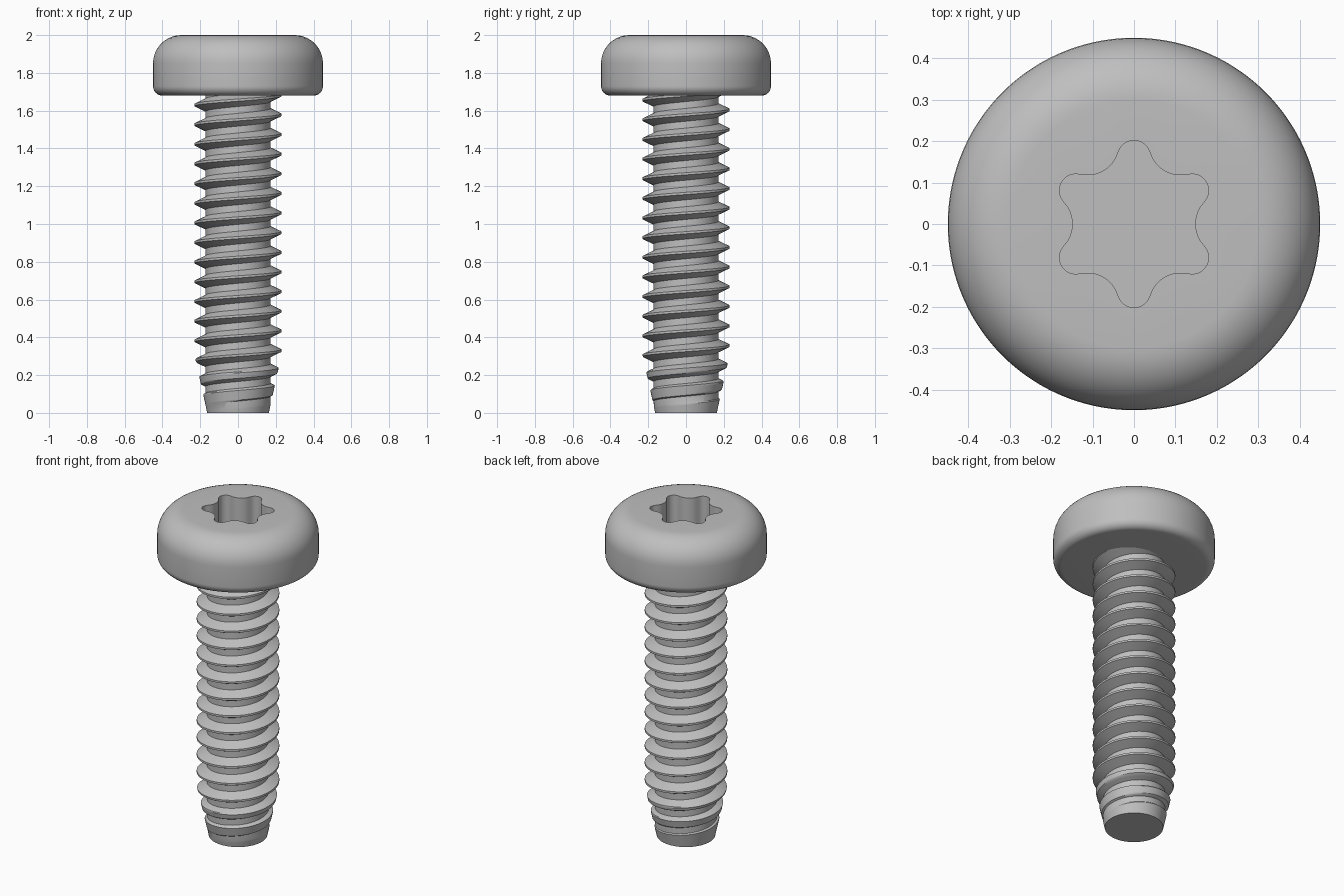
import bpy, bmesh, math
from math import sin, cos, pi, radians

if "Cube" in bpy.data.objects:
    bpy.data.objects.remove(bpy.data.objects["Cube"])

steel = bpy.data.materials.new("grey_steel")
steel.diffuse_color = (0.52, 0.52, 0.52, 1)
steel.use_nodes = True
steel.node_tree.nodes["Principled BSDF"].inputs["Base Color"].default_value = steel.diffuse_color


def finish(bm, name, angle):
    bmesh.ops.remove_doubles(bm, verts=bm.verts, dist=1e-4)
    bmesh.ops.recalc_face_normals(bm, faces=bm.faces)
    mesh = bpy.data.meshes.new(name)
    bm.to_mesh(mesh)
    bm.free()
    mesh.materials.append(steel)
    obj = bpy.data.objects.new(name, mesh)
    bpy.context.collection.objects.link(obj)
    bpy.ops.object.select_all(action='DESELECT')
    obj.select_set(True)
    bpy.context.view_layer.objects.active = obj
    bpy.ops.object.shade_smooth_by_angle(angle=radians(angle))
    return obj


# Six-lobed socket outline: rounded tips joined by tangent hollow arcs
TIP, VALLEY, TIP_R = 0.202, 0.148, 0.04
LOBE = TIP - TIP_R
C30 = cos(pi / 6)
HOLLOW_R = ((LOBE**2 + VALLEY**2 - 2 * LOBE * VALLEY * C30 - TIP_R**2)
            / (2 * TIP_R - 2 * VALLEY + 2 * LOBE * C30))
HOLLOW = VALLEY + HOLLOW_R
k = TIP_R / (TIP_R + HOLLOW_R)
TANGENT = math.atan2(k * HOLLOW / 2, LOBE + k * (HOLLOW * C30 - LOBE))


def socket_radius(a):
    phi = abs((a - pi / 2 + pi / 6) % (pi / 3) - pi / 6)
    if phi < TANGENT:
        return LOBE * cos(phi) + math.sqrt(TIP_R**2 - (LOBE * sin(phi))**2)
    d = pi / 6 - phi
    return HOLLOW * cos(d) - math.sqrt(HOLLOW_R**2 - (HOLLOW * sin(d))**2)


# Head: turned profile, closed inwards by the recessed socket
SEG = 144
bm = bmesh.new()
profile = [(0.12, 1.68)]
for cx, cz, r, start in ((0.40, 1.73, 0.05, -90), (0.30, 1.85, 0.15, 0)):
    profile += [(cx + r * cos(radians(start + 9 * i)),
                 cz + r * sin(radians(start + 9 * i))) for i in range(11)]
rings = [(lambda a, r=r: r, z) for r, z in profile]
rings += [(socket_radius, 2.0), (socket_radius, 1.82)]
loops = [[bm.verts.new((f(a) * cos(a), f(a) * sin(a), z))
          for a in (2 * pi * i / SEG for i in range(SEG))] for f, z in rings]
for lo, hi in zip(loops, loops[1:]):
    for i in range(SEG):
        j = (i + 1) % SEG
        bm.faces.new((lo[i], lo[j], hi[j], hi[i]))
bm.faces.new(loops[-1])
bm.faces.new(loops[0][::-1])
finish(bm, "pan_head", 35)

# Threaded shank: one helical strip, its crests trimmed by the tapered tip
N, PITCH, PHASE = 72, 0.104, 0.33
ROOT, CREST = 0.172, 0.23
FLAT, FLANK, STEPS = 0.012, 0.028, 5      # crest width, flank height
section = [(-FLAT / 2 - FLANK * (1 - i / STEPS), ROOT + (CREST - ROOT) * i / STEPS)
           for i in range(STEPS + 1)]
section += [(-o, r) for o, r in reversed(section)]
section.append((section[0][0] + PITCH, ROOT))

bm = bmesh.new()
strip = []
for t in range(-5 * N, 15 * N + 1):
    a = 2 * pi * t / N
    row = []
    for off, r in section:
        z = min(max(PHASE + PITCH * t / N + off, 0), 1.72)
        r = min(r, 0.163 + 0.22 * z)
        row.append(bm.verts.new((r * cos(a), r * sin(a), z)))
    strip.append(row)
for p, q in zip(strip, strip[1:]):
    for j in range(len(section) - 1):
        if max(v.co.z for v in (p[j], q[j], p[j + 1], q[j + 1])) > 0:
            bm.faces.new((p[j], q[j], q[j + 1], p[j + 1]))
bmesh.ops.remove_doubles(bm, verts=bm.verts, dist=1e-4)
bmesh.ops.delete(bm, geom=[v for v in bm.verts if not v.link_faces], context='VERTS')
# Flat end of the tip
tip = [bm.verts.new((0.163 * cos(2 * pi * i / N), 0.163 * sin(2 * pi * i / N), 0))
       for i in range(N)]
bm.faces.new(tip[::-1])
finish(bm, "threaded_shank", 30)
